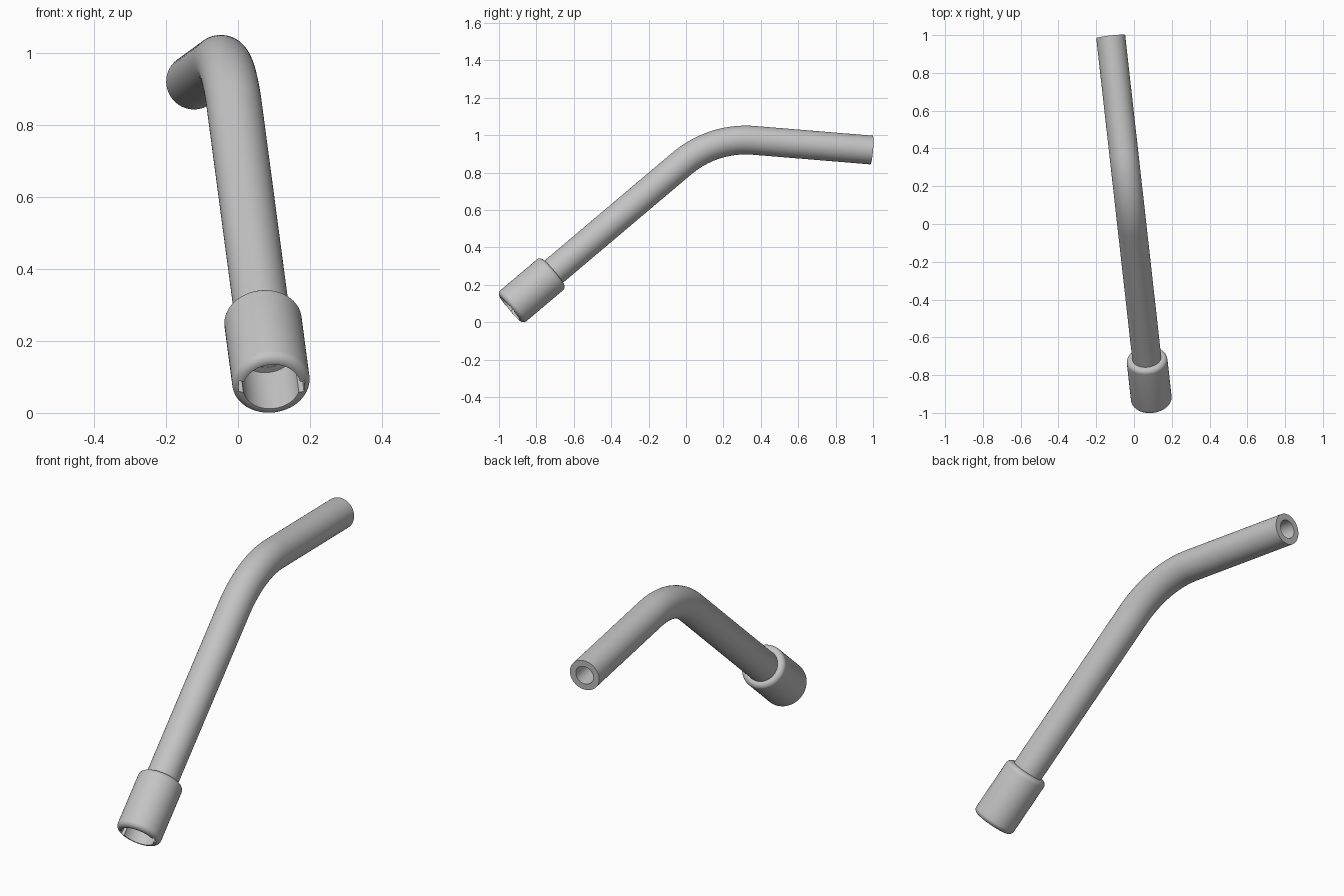
import bpy
import bmesh
from math import sin, cos, tan, pi, radians
from mathutils import Vector, Matrix

if "Cube" in bpy.data.objects:
    bpy.data.objects.remove(bpy.data.objects["Cube"])

SIDES = 64
RISE, DROP, YAW = radians(40), radians(4.8), radians(6.4)
PIPE_R, BORE_R = 0.077, 0.046
COLLAR_R, SOCKET_R, FILLET = 0.108, 0.08, 0.025
COLLAR_LEN, SOCKET_DEPTH = 0.305, 0.156

grey = bpy.data.materials.new("grey plastic")
grey.use_nodes = True
colour = (0.55, 0.55, 0.55, 1)
grey.diffuse_color = colour
grey.node_tree.nodes["Principled BSDF"].inputs["Base Color"].default_value = colour

# Shared placement: the bend lies in a vertical plane turned slightly about z
place = Matrix.Translation((-0.012, 0, 0)) @ Matrix.Rotation(YAW, 4, "Z")


def ring(centre, side, up, radius):
    angles = [2 * pi * i / SIDES for i in range(SIDES)]
    return [centre + radius * (cos(a) * side + sin(a) * up) for a in angles]


def skin(name, rings, matrix):
    """Join the rings in a closed loop, giving a hollow solid."""
    bm = bmesh.new()
    loops = [[bm.verts.new(p) for p in r] for r in rings]
    for j, a in enumerate(loops):
        b = loops[(j + 1) % len(loops)]
        for i in range(SIDES):
            k = (i + 1) % SIDES
            bm.faces.new((a[i], a[k], b[k], b[i]))
    bmesh.ops.recalc_face_normals(bm, faces=bm.faces)
    mesh = bpy.data.meshes.new(name)
    bm.to_mesh(mesh)
    bm.free()
    mesh.materials.append(grey)
    obj = bpy.data.objects.new(name, mesh)
    bpy.context.collection.objects.link(obj)
    obj.matrix_world = matrix
    return obj


def activate(obj):
    bpy.ops.object.select_all(action="DESELECT")
    obj.select_set(True)
    bpy.context.view_layer.objects.active = obj


def direction(angle):
    return Vector((0, cos(angle), sin(angle)))


# Bent pipe: straight, arc, straight, with a bore right through
X = Vector((1, 0, 0))
base = Vector((0, -0.947, 0.073))
corner = Vector((0, 0.147, 0.991))
tip = Vector((0, 0.998, 0.921))
tangent = 0.22
bend_r = tangent / tan((RISE + DROP) / 2)
axis = (corner - base).normalized()
bend_start = corner - tangent * axis
hub = bend_start - bend_r * direction(RISE + pi / 2)

stations = [(base + (SOCKET_DEPTH + 0.001) * axis, RISE)]
steps = 20
for i in range(steps + 1):
    a = RISE - (RISE + DROP) * i / steps
    stations.append((hub + bend_r * direction(a + pi / 2), a))
stations.append((tip, -DROP))

outer = [ring(p, X, direction(a + pi / 2), PIPE_R) for p, a in stations]
inner = [ring(p, X, direction(a + pi / 2), BORE_R) for p, a in stations]
pipe = skin("bent_pipe", outer + inner[::-1], place)

# Collar: turned profile with rounded outer edges and a socket
profile = [(SOCKET_R, 0)]
for height, start in ((FILLET, -pi / 2), (COLLAR_LEN - FILLET, 0)):
    for i in range(9):
        a = start + pi / 2 * i / 8
        profile.append((COLLAR_R - FILLET + FILLET * cos(a), height + FILLET * sin(a)))
hidden_r = (PIPE_R + BORE_R) / 2
profile += [(hidden_r, COLLAR_LEN), (hidden_r, SOCKET_DEPTH), (SOCKET_R, SOCKET_DEPTH)]
Y, Z = Vector((0, 1, 0)), Vector((0, 0, 1))
collar_place = place @ Matrix.Translation(base) @ Matrix.Rotation(RISE - pi / 2, 4, "X")
collar = skin("collar", [ring(h * Z, X, Y, r) for r, h in profile], collar_place)

# Two locking slots cut into opposite sides of the socket rim
bpy.ops.mesh.primitive_cube_add(size=1)
cutter = bpy.context.object
cutter.name = "slot_cutter"
cutter.hide_render = True
cutter.matrix_world = (collar_place @ Matrix.Translation((0, 0, 0.035))
                       @ Matrix.Diagonal((0.184, 0.038, 0.09, 1)))
cut = collar.modifiers.new("slots", "BOOLEAN")
cut.operation = "DIFFERENCE"
cut.solver = "EXACT"
cut.object = cutter
activate(collar)
bpy.ops.object.modifier_apply(modifier=cut.name)
bpy.data.objects.remove(cutter)

for obj in (pipe, collar):
    activate(obj)
    bpy.ops.object.shade_smooth_by_angle(angle=radians(35))
